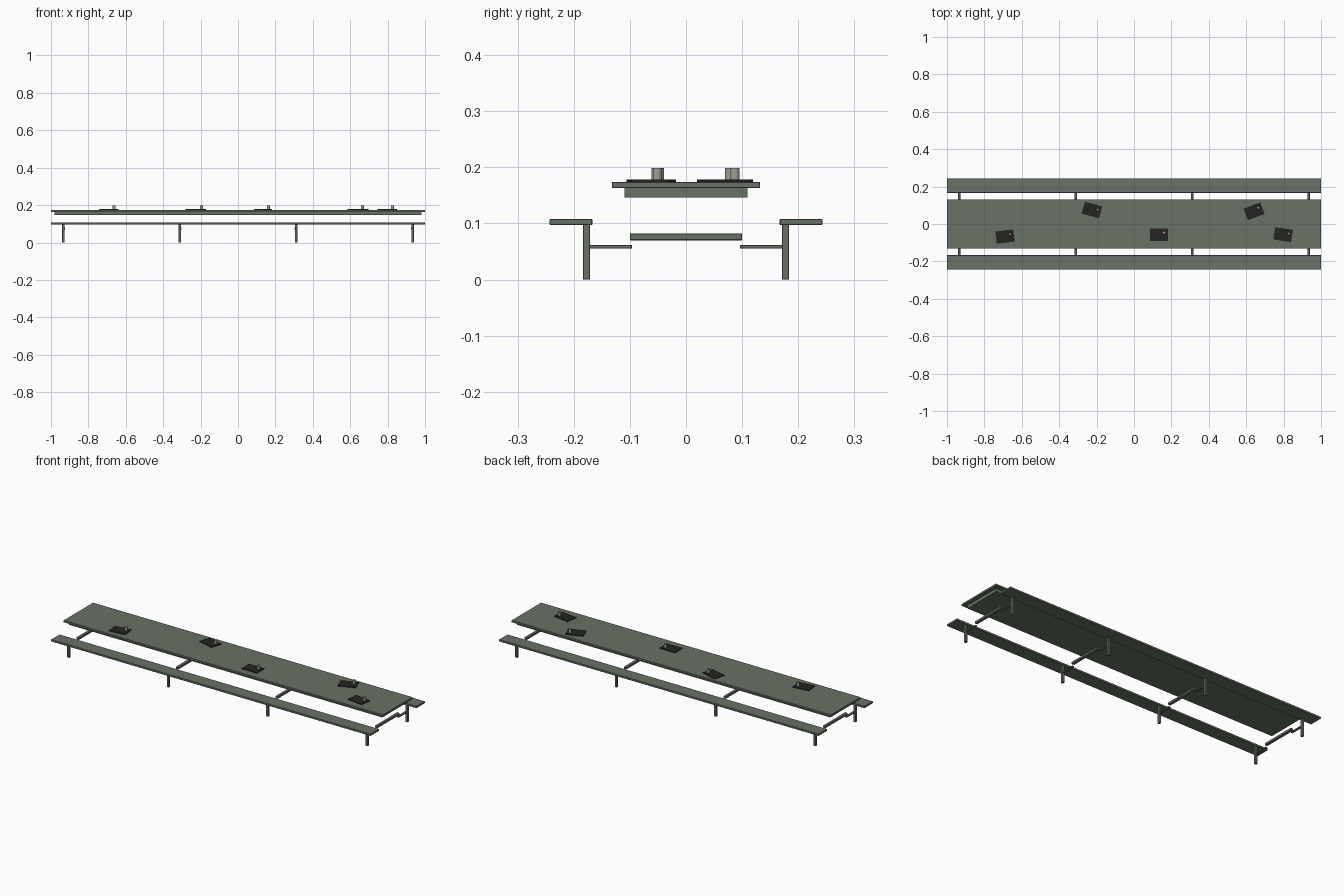
import bpy
import bmesh
from math import radians
from mathutils import Matrix, Vector

cube = bpy.data.objects.get("Cube")
if cube:
    bpy.data.objects.remove(cube, do_unlink=True)


def material(name, rgb):
    mat = bpy.data.materials.new(name)
    mat.use_nodes = True
    color = (*rgb, 1)
    mat.diffuse_color = color
    mat.node_tree.nodes["Principled BSDF"].inputs["Base Color"].default_value = color
    return mat


GREEN = material("grey green paint", (0.14, 0.17, 0.133))
DARK = material("dark tray", (0.017, 0.017, 0.015))
TIN = material("tin cup", (0.36, 0.36, 0.32))


def finish(name, bm, mat):
    mesh = bpy.data.meshes.new(name)
    bm.to_mesh(mesh)
    bm.free()
    mesh.materials.append(mat)
    obj = bpy.data.objects.new(name, mesh)
    bpy.context.collection.objects.link(obj)
    return obj


def box(name, low, high, mat, bevel=0.001):
    """Box between two corners with slightly softened edges."""
    low, high = Vector(low), Vector(high)
    bm = bmesh.new()
    bmesh.ops.create_cube(bm, size=1)
    bmesh.ops.scale(bm, vec=high - low, verts=bm.verts)
    obj = finish(name, bm, mat)
    obj.location = (low + high) / 2
    if bevel:
        mod = obj.modifiers.new("soft edges", "BEVEL")
        mod.width = bevel
        mod.segments = 1
    return obj


def cup(name, radius, height, mat):
    """Open faceted cup with a wall and a floor."""
    bm = bmesh.new()
    bmesh.ops.create_cone(bm, cap_ends=True, segments=12, radius1=radius,
                          radius2=radius, depth=height,
                          matrix=Matrix.Translation((0, 0, height / 2)))
    top = max(bm.faces, key=lambda f: f.calc_center_median().z)
    bmesh.ops.inset_individual(bm, faces=[top], thickness=radius * 0.18)
    bmesh.ops.translate(bm, verts=top.verts, vec=(0, 0, -height * 0.9))
    return finish(name, bm, mat)


# Table top and the slab under it
box("table_top", (-1, -0.132, 0.163), (1, 0.132, 0.174), GREEN)
box("table_apron", (-0.98, -0.11, 0.146), (0.98, 0.11, 0.163), GREEN, 0)

# Benches with legs and inward arms on both sides
FRAMES = (-0.934, -0.311, 0.311, 0.934)
for side, sign in (("front", -1), ("back", 1)):
    def span(a, b):
        return sorted((a * sign, b * sign))

    y0, y1 = span(0.167, 0.243)
    box(side + "_bench", (-1, y0, 0.097), (1, y1, 0.108), GREEN)
    for i, x in enumerate(FRAMES, 1):
        y0, y1 = span(0.171, 0.184)
        box(f"{side}_leg_{i}", (x - 0.0065, y0, 0), (x + 0.0065, y1, 0.098), GREEN)
        y0, y1 = span(0.096, 0.173)
        box(f"{side}_arm_{i}", (x - 0.006, y0, 0.055), (x + 0.006, y1, 0.062), GREEN)

# Crossbars between the arms
for i, x in enumerate(FRAMES, 1):
    box(f"crossbar_{i}", (x - 0.008, -0.1, 0.07), (x + 0.008, 0.1, 0.082), GREEN)

# Trays, each with a cup near one corner
TRAYS = ((-0.69, -0.067, 7), (-0.225, 0.075, -15), (0.134, -0.057, 0),
         (0.642, 0.068, 21), (0.797, -0.057, -8))
for i, (x, y, angle) in enumerate(TRAYS, 1):
    turn = Matrix.Rotation(radians(angle), 3, "Z")
    tray = box(f"tray_{i}", (-0.048, -0.033, 0.174), (0.048, 0.033, 0.178), DARK, 0)
    tray.location.xy = (x, y)
    tray.rotation_euler.z = radians(angle)
    mug = cup(f"cup_{i}", 0.008, 0.021, TIN)
    mug.location = Vector((x, y, 0.178)) + turn @ Vector((0.028, 0.01, 0))
    mug.rotation_euler.z = radians(angle)
